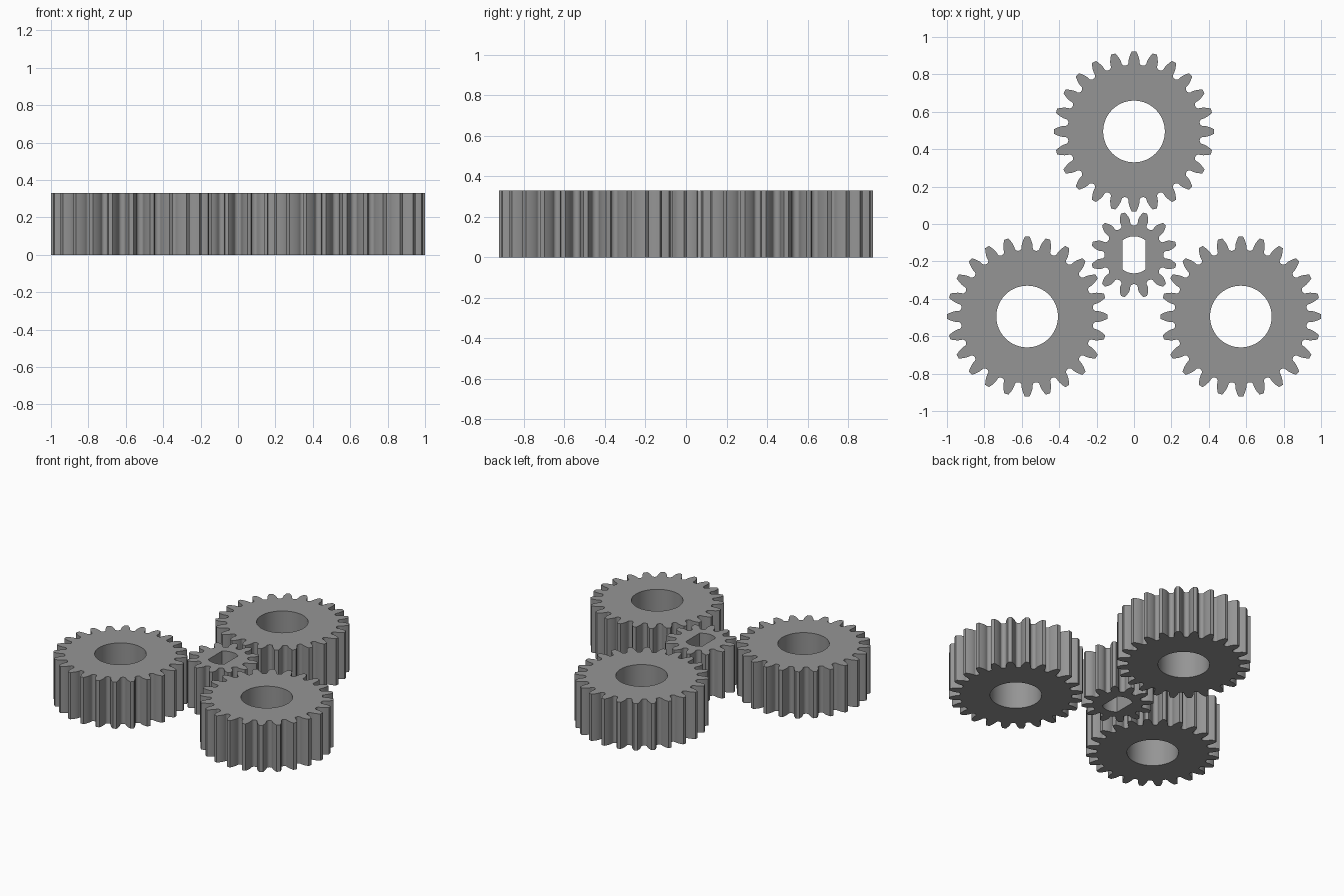
import bpy, bmesh, math

if "Cube" in bpy.data.objects:
    bpy.data.objects.remove(bpy.data.objects["Cube"])

M = 0.03298                 # gear module: every size is a multiple of it
HEIGHT = 10 * M
DIST = 20 * M               # sun centre to planet centre
SUN_Y = -DIST / 4
PRESSURE = math.radians(20)

steel = bpy.data.materials.new("steel grey")
steel.diffuse_color = (0.30, 0.30, 0.30, 1)
steel.use_nodes = True
steel.node_tree.nodes["Principled BSDF"].inputs["Base Color"].default_value = steel.diffuse_color


def inv(a):
    return math.tan(a) - a


def gear_outline(teeth, phase):
    """Involute teeth joined by rounded root gaps."""
    pitch = teeth * M / 2
    base, tip, root = pitch * math.cos(PRESSURE), pitch + M, pitch - 1.25 * M
    step = 2 * math.pi / teeth

    def half(r):
        return step / 4 + inv(PRESSURE) - inv(math.acos(min(1, base / r)))

    # one half of a tooth, from the gap centre up to the tip centre: (radius, angle)
    gap = step / 2 - half(base)
    fillet = 0.46 * M
    side = []
    for i in range(6):
        t = math.pi / 2 * i / 5
        side.append((root + fillet * (1 - math.cos(t)), -step / 2 + gap * math.sin(t)))
    for i in range(7):
        r = base + (tip - base) * i / 6
        side.append((r, -half(r)))
    side.append((tip, 0))
    tooth = side + [(r, -a) for r, a in side[-2:0:-1]]
    return [(r * math.cos(phase + k * step + a), r * math.sin(phase + k * step + a))
            for k in range(teeth) for r, a in tooth]


def round_bore(r, n=64):
    return [(r * math.cos(2 * math.pi * i / n), r * math.sin(2 * math.pi * i / n))
            for i in range(n)]


def flatted_bore(r, flat, n=12):
    """Round shaft hole with two flat sides."""
    a = math.acos(flat / r)
    arc = [a + (math.pi - 2 * a) * i / n for i in range(n + 1)]
    return [(r * math.cos(t), r * math.sin(t)) for t in arc + [t + math.pi for t in arc]]


def make_gear(name, outline, bore, x, y):
    bm = bmesh.new()
    edges = []
    for loop in (outline, bore):
        vs = [bm.verts.new((px, py, 0)) for px, py in loop]
        edges += [bm.edges.new((vs[i - 1], vs[i])) for i in range(len(vs))]
    bmesh.ops.triangle_fill(bm, edges=edges, use_beauty=True, normal=(0, 0, 1))
    ext = bmesh.ops.extrude_face_region(bm, geom=bm.faces[:], use_keep_orig=True)
    top = [g for g in ext["geom"] if isinstance(g, bmesh.types.BMVert)]
    bmesh.ops.translate(bm, verts=top, vec=(0, 0, HEIGHT))
    bmesh.ops.recalc_face_normals(bm, faces=bm.faces[:])
    mesh = bpy.data.meshes.new(name)
    bm.to_mesh(mesh)
    bm.free()
    mesh.materials.append(steel)
    obj = bpy.data.objects.new(name, mesh)
    obj.location = (x, y, 0)
    bpy.context.collection.objects.link(obj)
    bpy.ops.object.select_all(action='DESELECT')
    obj.select_set(True)
    bpy.context.view_layer.objects.active = obj
    bpy.ops.object.shade_smooth_by_angle(angle=math.radians(30))


# Small driving gear in the middle
make_gear("sun_gear", gear_outline(12, math.pi / 12),
          flatted_bore(3 * M, 1.9 * M), 0, SUN_Y)

# Three large gears around it
for label, deg in (("back", 90), ("left", 210), ("right", 330)):
    a = math.radians(deg)
    make_gear("planet_gear_" + label, gear_outline(24, 0), round_bore(5 * M),
              DIST * math.cos(a), SUN_Y + DIST * math.sin(a))
